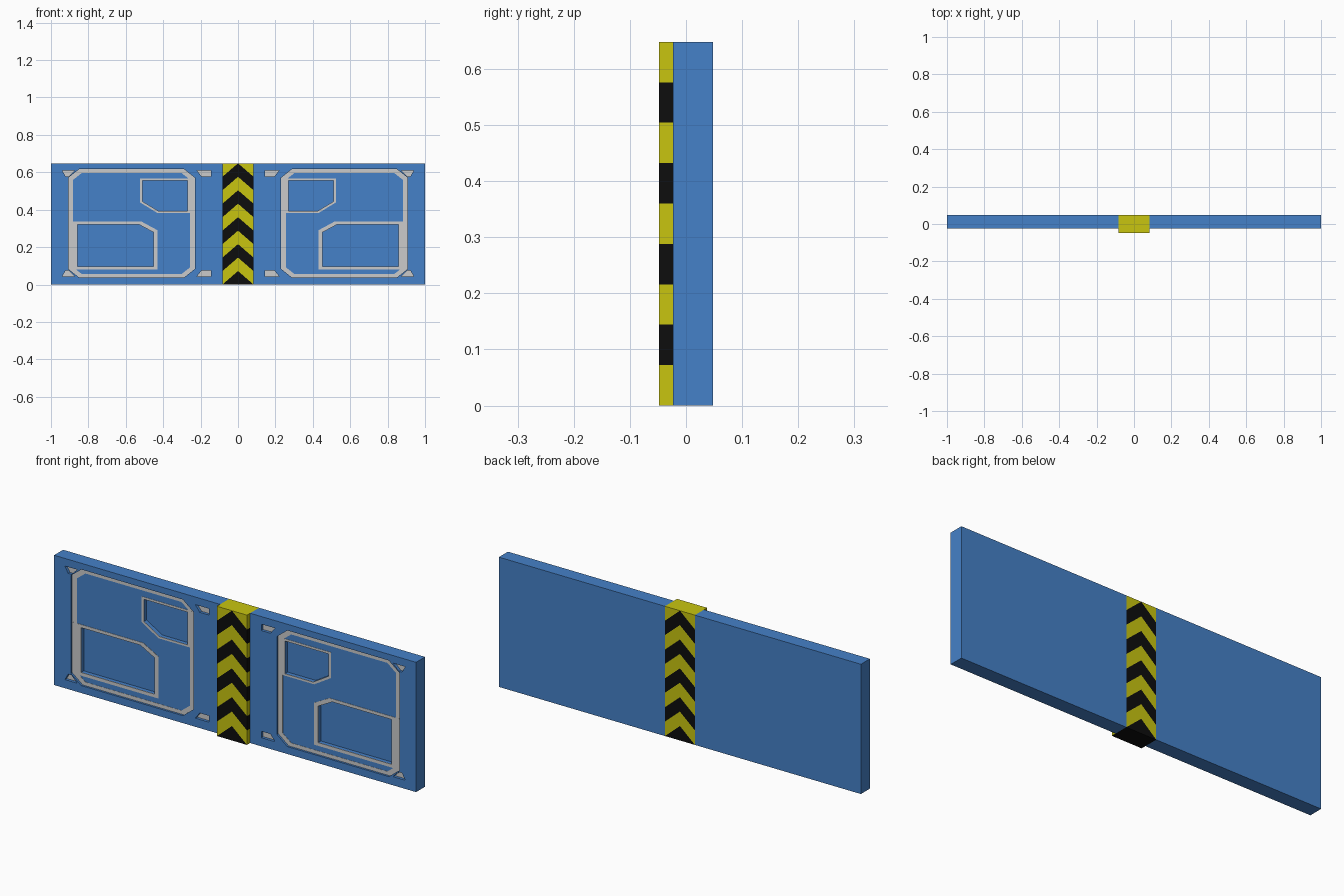
import bpy, bmesh

if "Cube" in bpy.data.objects:
    bpy.data.objects.remove(bpy.data.objects["Cube"])

H, W = 0.648, 0.083          # barrier height, half width of the hazard post
FRONT, BACK = -0.023, 0.048  # panel faces
RECESS = FRONT + 0.011       # floor of the shallow recess


def material(name, rgb):
    m = bpy.data.materials.new(name)
    m.diffuse_color = (*rgb, 1)
    m.use_nodes = True
    m.node_tree.nodes["Principled BSDF"].inputs["Base Color"].default_value = m.diffuse_color
    return m


blue = material("blue_paint", (0.06, 0.22, 0.58))
yellow = material("yellow_paint", (0.58, 0.56, 0.005))
black = material("black_paint", (0.004, 0.004, 0.004))


def add_object(name, bm, mats=()):
    bmesh.ops.remove_doubles(bm, verts=bm.verts, dist=1e-5)
    bmesh.ops.recalc_face_normals(bm, faces=bm.faces)
    me = bpy.data.meshes.new(name)
    bm.to_mesh(me)
    bm.free()
    for m in mats:
        me.materials.append(m)
    ob = bpy.data.objects.new(name, me)
    bpy.context.collection.objects.link(ob)
    return ob


def prism(name, pts, y0, y1, mats=()):
    """Extrude an x-z outline from y0 to y1."""
    bm = bmesh.new()
    f = bm.faces.new([bm.verts.new((x, y0, z)) for x, z in pts])
    ext = bmesh.ops.extrude_face_region(bm, geom=[f])["geom"]
    for v in ext:
        if isinstance(v, bmesh.types.BMVert):
            v.co.y = y1
    return add_object(name, bm, mats)


def cut(ob, pts, floor):
    """Cut an outline into the front of ob down to y = floor."""
    cutter = prism("cutter", pts, -0.1, floor, list(ob.data.materials))
    cutter.hide_render = True
    mod = ob.modifiers.new("cut", 'BOOLEAN')
    mod.operation, mod.solver, mod.object = 'DIFFERENCE', 'EXACT', cutter
    bpy.context.view_layer.objects.active = ob
    bpy.ops.object.modifier_apply(modifier=mod.name)
    bpy.data.objects.remove(cutter)


def mirror(ob):
    ob.modifiers.new("mirror", 'MIRROR')


def octagon(x0, x1, z0, z1, cx, cz):
    return [(x0 + cx, z0), (x1 - cx, z0), (x1, z0 + cz), (x1, z1 - cz),
            (x1 - cx, z1), (x0 + cx, z1), (x0, z1 - cz), (x0, z0 + cz)]


# Outlines on the left half
ring_out = octagon(-0.907, -0.231, 0.037, 0.617, 0.058, 0.046)
ring_in = octagon(-0.881, -0.256, 0.055, 0.597, 0.047, 0.037)
upper_out = [(-0.523, 0.566), (-0.235, 0.566), (-0.235, 0.382), (-0.43, 0.382), (-0.523, 0.438)]
upper_in = [(-0.51, 0.555), (-0.269, 0.555), (-0.269, 0.392), (-0.424, 0.392), (-0.51, 0.444)]
lower_out = [(-0.903, 0.336), (-0.515, 0.336), (-0.43, 0.29), (-0.43, 0.081), (-0.903, 0.081)]
lower_in = [(-0.857, 0.321), (-0.53, 0.321), (-0.452, 0.279), (-0.452, 0.097), (-0.857, 0.097)]
slots = [[(-0.94, 0.61), (-0.872, 0.61), (-0.905, 0.578), (-0.922, 0.578)],
         [(-0.22, 0.61), (-0.145, 0.61), (-0.145, 0.578), (-0.195, 0.578)]]
slots += [[(x, 0.653 - z) for x, z in s] for s in slots]

# Panel with shallow recess, deep pockets and corner slots
panel = prism("panel", [(-1, 0), (-W, 0), (-W, H), (-1, H)], FRONT, BACK, [blue])
cut(panel, ring_out, RECESS)
cut(panel, upper_in, RECESS + 0.02)
cut(panel, lower_in, RECESS + 0.02)
for s in slots:
    cut(panel, s, FRONT + 0.015)
mirror(panel)

# Grey trim lying on the recess floor
for i, (name, outer, inner) in enumerate([("recess_trim", ring_out, ring_in),
                                          ("upper_pocket_trim", upper_out, upper_in),
                                          ("lower_pocket_trim", lower_out, lower_in)]):
    trim = prism(name, outer, RECESS - 0.001 - 0.0003 * i, RECESS + 0.0005)
    cut(trim, inner, 0.1)
    if i == 0:
        # Keep the wide band of the ring open over the pockets
        cut(trim, upper_in, 0.1)
        cut(trim, lower_in, 0.1)
    mirror(trim)

# Grey slot floors
for i, s in enumerate(slots):
    mirror(prism(f"slot_floor_{i + 1}", s, FRONT + 0.014, FRONT + 0.0155))

# Hazard post: chevron bands on front and back, straight bands on the sides
bm = bmesh.new()
P, Y0, Y1 = H / 9, -0.048, BACK


def face(pts, mat):
    bm.faces.new([bm.verts.new(p) for p in pts]).material_index = mat


for x in (-W, W):
    for k in range(-1, 9):
        mat = k % 2
        a, b = max(k, 0) * P, (k + 1) * P              # outer edge heights
        c, d = (k + 1) * P, min(k + 2, 9) * P          # centre heights
        outline = list(dict.fromkeys([(x, a), (0, c), (0, d), (x, b)]))
        for y in (Y0, Y1):
            face([(px, y, pz) for px, pz in outline], mat)
        if k >= 0:
            face([(x, Y0, a), (x, Y1, a), (x, Y1, b), (x, Y0, b)], mat)
    for z, mat in ((0, 1), (H, 0)):
        face([(x, Y0, z), (0, Y0, z), (0, Y1, z), (x, Y1, z)], mat)
add_object("hazard_post", bm, [yellow, black])
